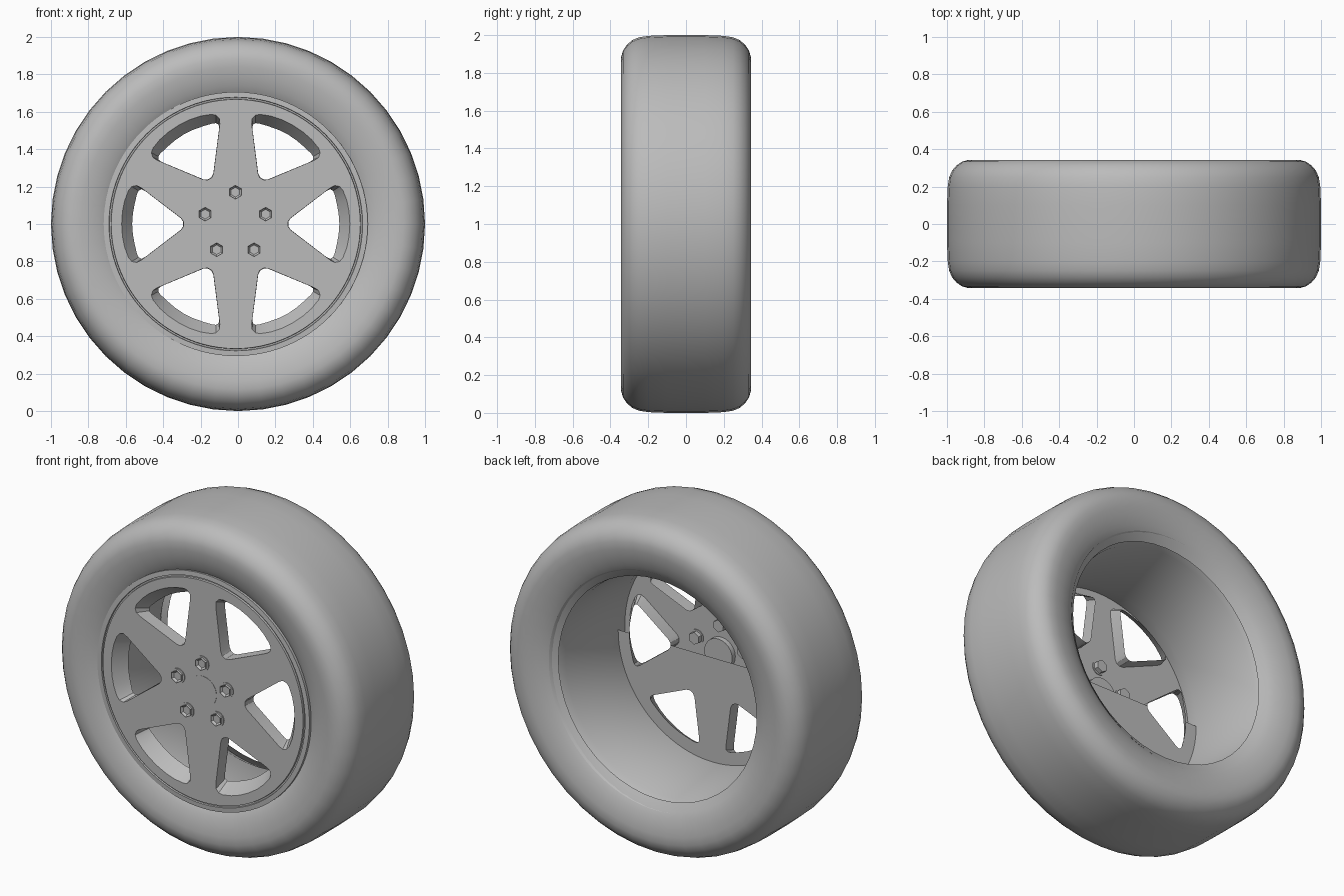
import bpy, bmesh
from math import pi, cos, sin, radians
from mathutils import Matrix, Vector

if "Cube" in bpy.data.objects:
    bpy.data.objects.remove(bpy.data.objects["Cube"])

grey = bpy.data.materials.new("plain grey")
grey.use_nodes = True
COLOUR = (0.5, 0.5, 0.5, 1)
grey.diffuse_color = COLOUR
grey.node_tree.nodes["Principled BSDF"].inputs["Base Color"].default_value = COLOUR

HUB = Vector((-0.012, 0, 1))
FRONT, BACK = -0.316, -0.235


def finish(bm, name, location, angle=30):
    """Turn a bmesh into a shaded, coloured object."""
    mesh = bpy.data.meshes.new(name)
    bm.to_mesh(mesh)
    bm.free()
    mesh.materials.append(grey)
    obj = bpy.data.objects.new(name, mesh)
    obj.location = location
    bpy.context.collection.objects.link(obj)
    bpy.ops.object.select_all(action="DESELECT")
    obj.select_set(True)
    bpy.context.view_layer.objects.active = obj
    bpy.ops.object.shade_smooth_by_angle(angle=radians(angle))
    return obj


def lathe(name, profile, steps, location, angle=30):
    """Spin a (radius, y) profile around the wheel axle."""
    bm = bmesh.new()
    verts = [bm.verts.new((0, y, r)) for r, y in profile]
    edges = [bm.edges.new(pair) for pair in zip(verts, verts[1:])]
    bmesh.ops.spin(bm, geom=verts + edges, cent=(0, 0, 0), axis=(0, 1, 0),
                   angle=2 * pi, steps=steps, use_merge=True)
    bmesh.ops.remove_doubles(bm, verts=bm.verts, dist=1e-5)
    bmesh.ops.recalc_face_normals(bm, faces=bm.faces)
    return finish(bm, name, location, angle)


# Tyre: half profile from bead to tread centre, mirrored across the width
half = [(0.66, 0.27), (0.705, 0.30), (0.74, 0.318), (0.79, 0.333), (0.84, 0.342),
        (0.885, 0.343), (0.92, 0.333), (0.95, 0.312), (0.973, 0.285),
        (0.988, 0.25), (0.996, 0.20), (1.0, 0.10)]
tyre_profile = [(r, -y) for r, y in half] + [(r, y) for r, y in reversed(half)]
lathe("tyre", tyre_profile, 48, (0, 0, 1), 40)

# Rim: front lip with a fine groove, barrel, and flared rear flange
rim_profile = [(0.706, -0.295), (0.706, -0.312), (0.678, -0.314), (0.676, -0.305),
               (0.668, -0.305), (0.666, FRONT), (0.64, FRONT), (0.628, BACK),
               (0.66, 0.22), (0.705, 0.297), (0.712, 0.305)]
lathe("rim", rim_profile, 96, HUB)

# Spoke disc: front plate and rear plate pierced by six tapered windows
front_half = [(0.279, 0.012), (0.292, 0.031), (0.505, 0.193), (0.53, 0.206),
              (0.556, 0.2), (0.573, 0.18), (0.594, 0.125), (0.606, 0.065)]
back_half = [(0.281, 0.012), (0.294, 0.031), (0.485, 0.177), (0.505, 0.186),
             (0.52, 0.178), (0.528, 0.16), (0.54, 0.11), (0.55, 0.055)]


def window(half_outline, turn):
    """Closed outline of one window, mirrored about its own middle line."""
    mid = (half_outline[-1][0] + 0.004, 0)
    outline = half_outline + [mid] + [(x, -z) for x, z in reversed(half_outline)]
    return [(x * cos(turn) - z * sin(turn), x * sin(turn) + z * cos(turn))
            for x, z in outline]


def ring(bm, points, y):
    verts = [bm.verts.new((x, y, z)) for x, z in points]
    edges = [bm.edges.new((v, verts[i - 1])) for i, v in enumerate(verts)]
    return verts, edges


def circle(radius, count=96):
    return [(radius * cos(2 * pi * i / count), radius * sin(2 * pi * i / count))
            for i in range(count)]


def plate(bm, outlines, y):
    """Flat pierced plate; returns the vertex loops."""
    loops = [ring(bm, points, y) for points in outlines]
    edges = [e for _, loop_edges in loops for e in loop_edges]
    bmesh.ops.triangle_fill(bm, edges=edges, use_beauty=True, use_dissolve=False,
                            normal=(0, -1, 0))
    return [verts for verts, _ in loops]


turns = [i * pi / 3 for i in range(6)]
bm = bmesh.new()
front_loops = plate(bm, [circle(0.664)] + [window(front_half, t) for t in turns], FRONT)
for loop, turn in zip(front_loops[1:], turns):
    inner = [bm.verts.new((x, BACK, z)) for x, z in window(back_half, turn)]
    for i in range(len(loop)):
        bm.faces.new((loop[i - 1], loop[i], inner[i], inner[i - 1]))
bmesh.ops.recalc_face_normals(bm, faces=bm.faces)
finish(bm, "spoke_disc", HUB)

# Rear plate backs only the lower half of the disc
bm = bmesh.new()
plate(bm, [circle(0.628)] + [window(back_half, t) for t in turns], BACK)
bmesh.ops.bisect_plane(bm, geom=bm.verts[:] + bm.edges[:] + bm.faces[:],
                       plane_co=(0, 0, 0), plane_no=(0, 0, 1), clear_outer=True)
for face in bm.faces:
    face.normal_update()
    if face.normal.y < 0:
        face.normal_flip()
finish(bm, "rear_plate", HUB)


def stud(name, radius, sides, y0, y1, location, recess):
    """Short prism along the axle with a recessed front face."""
    bm = bmesh.new()
    bmesh.ops.create_cone(bm, cap_ends=True, segments=sides, radius1=radius,
                          radius2=radius, depth=y1 - y0,
                          matrix=Matrix.Translation((0, (y0 + y1) / 2, 0))
                          @ Matrix.Rotation(pi / 2, 4, "X"))
    bm.normal_update()
    front = [f for f in bm.faces if f.normal.y < -0.9]
    bmesh.ops.inset_region(bm, faces=front, thickness=radius * 0.3, depth=0)
    bmesh.ops.translate(bm, verts=front[0].verts[:], vec=(0, recess, 0))
    return finish(bm, name, location)


# Hub cap and five wheel bolts with washers
hub_centre = HUB + Vector((-0.002, 0, 0))
stud("hub_cap", 0.093, 48, FRONT - 0.002, FRONT + 0.03, hub_centre, 0)
for i in range(5):
    a = pi / 2 + i * 2 * pi / 5
    spot = hub_centre + Vector((0.17 * cos(a), 0, 0.17 * sin(a)))
    stud(f"bolt_washer_{i + 1}", 0.044, 24, FRONT - 0.005, FRONT + 0.004, spot, 0)
    stud(f"wheel_bolt_{i + 1}", 0.037, 6, FRONT - 0.02, FRONT + 0.03, spot, 0.012)
